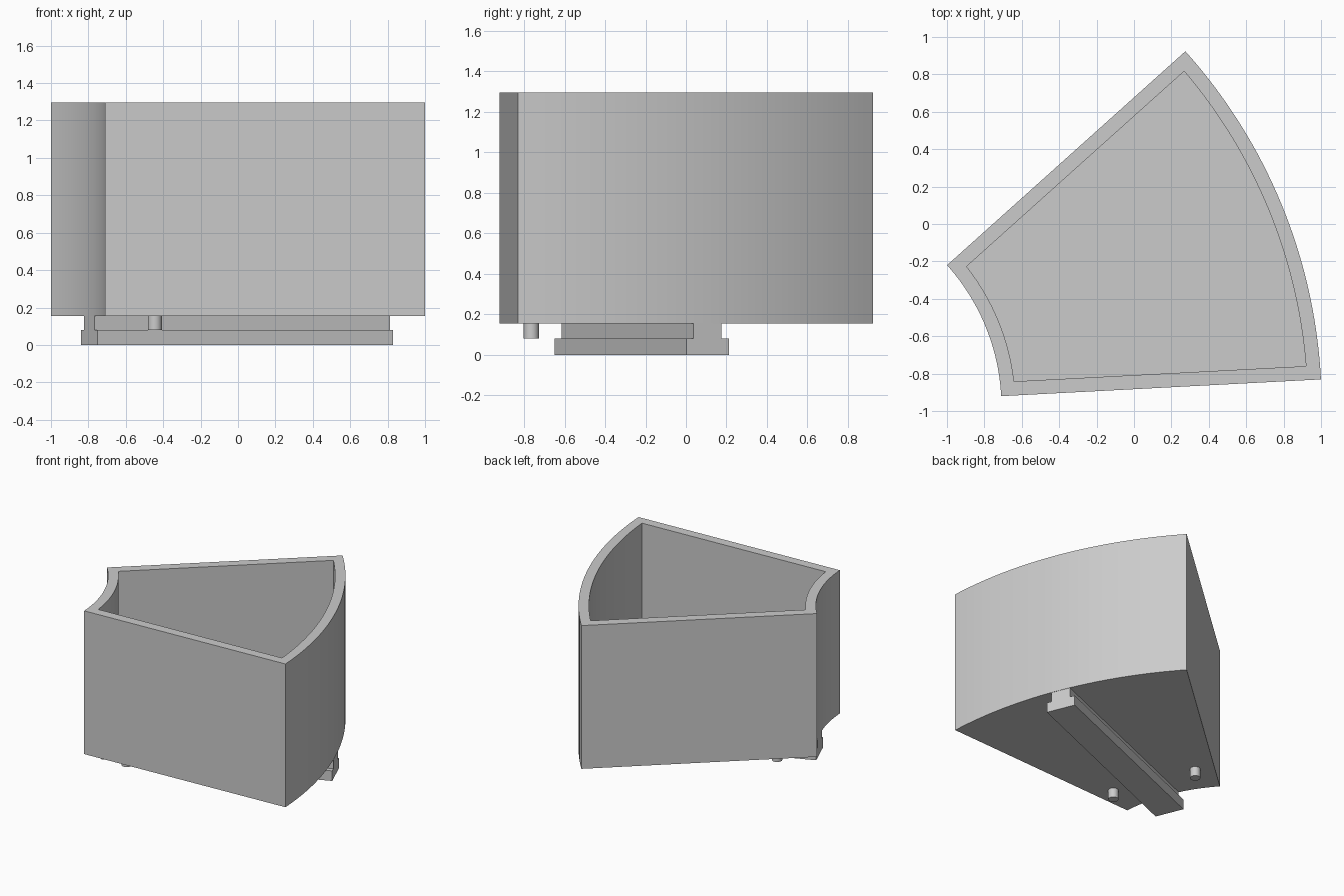
import bpy, bmesh
from math import radians, sin, cos, asin, pi
from mathutils import Matrix, Vector

cube = bpy.data.objects.get("Cube")
if cube:
    bpy.data.objects.remove(cube, do_unlink=True)

# Shared layout: a ring sector around a centre point
CENTRE = Vector((-1.8465, -0.98, 0))
R_IN, R_OUT = 1.138, 2.85
A0, A1 = radians(3.0), radians(41.9)
MID = (A0 + A1) / 2
WALL = 0.075
Z_HEAD, Z_BASE, Z_FLOOR, Z_TOP = 0.08, 0.155, 0.23, 1.295
STEPS = 32

grey = bpy.data.materials.new("light grey")
grey.use_nodes = True
colour = (0.6, 0.6, 0.6, 1)
grey.diffuse_color = colour
grey.node_tree.nodes["Principled BSDF"].inputs["Base Color"].default_value = colour


def finish(bm, name):
    bmesh.ops.recalc_face_normals(bm, faces=bm.faces)
    mesh = bpy.data.meshes.new(name)
    bm.to_mesh(mesh)
    bm.free()
    mesh.materials.append(grey)
    obj = bpy.data.objects.new(name, mesh)
    bpy.context.collection.objects.link(obj)
    bpy.ops.object.select_all(action='DESELECT')
    obj.select_set(True)
    bpy.context.view_layer.objects.active = obj
    bpy.ops.object.shade_smooth_by_angle(angle=radians(30))
    return obj


def polar(r, a, z=0):
    return CENTRE + Vector((r * cos(a), r * sin(a), z))


def arc(r, inset, z):
    # Arc whose ends lie a fixed distance inside the straight sides
    trim = asin(inset / r)
    start, end = A0 + trim, A1 - trim
    return [polar(r, start + (end - start) * i / STEPS, z) for i in range(STEPS + 1)]


def sector(bm, inset, z):
    points = arc(R_OUT - inset, inset, z) + arc(R_IN + inset, inset, z)[::-1]
    return [bm.verts.new(p) for p in points]


def bridge(bm, a, b):
    for i in range(len(a)):
        j = (i + 1) % len(a)
        bm.faces.new((a[i], a[j], b[j], b[i]))


# Open-topped bin
bm = bmesh.new()
rings = [sector(bm, 0, Z_BASE), sector(bm, 0, Z_TOP),
         sector(bm, WALL, Z_TOP), sector(bm, WALL, Z_FLOOR)]
for a, b in zip(rings, rings[1:]):
    bridge(bm, a, b)
bm.faces.new(rings[0])
bm.faces.new(rings[-1])
finish(bm, "bin")

# T-shaped sliding rail under the middle of the bin
half = [(0.114, 0), (0.114, Z_HEAD), (0.075, Z_HEAD), (0.075, Z_BASE)]
profile = half + [(-w, z) for w, z in reversed(half)]
side = Vector((-sin(MID), cos(MID), 0))
bm = bmesh.new()
ends = [[bm.verts.new(polar(r, MID, z) + side * w) for w, z in profile]
        for r in (R_IN, R_OUT - 0.003)]
bridge(bm, *ends)
for end in ends:
    bm.faces.new(end)
finish(bm, "rail")

# Pair of round pegs either side of the rail
for name, sign in (("front_peg", -1), ("back_peg", 1)):
    bm = bmesh.new()
    place = polar(1.418, MID + sign * radians(13.7), (Z_HEAD + Z_BASE) / 2)
    bmesh.ops.create_cone(bm, cap_ends=True, segments=32, radius1=0.0375, radius2=0.0375,
                          depth=Z_BASE - Z_HEAD, matrix=Matrix.Translation(place))
    finish(bm, name)
